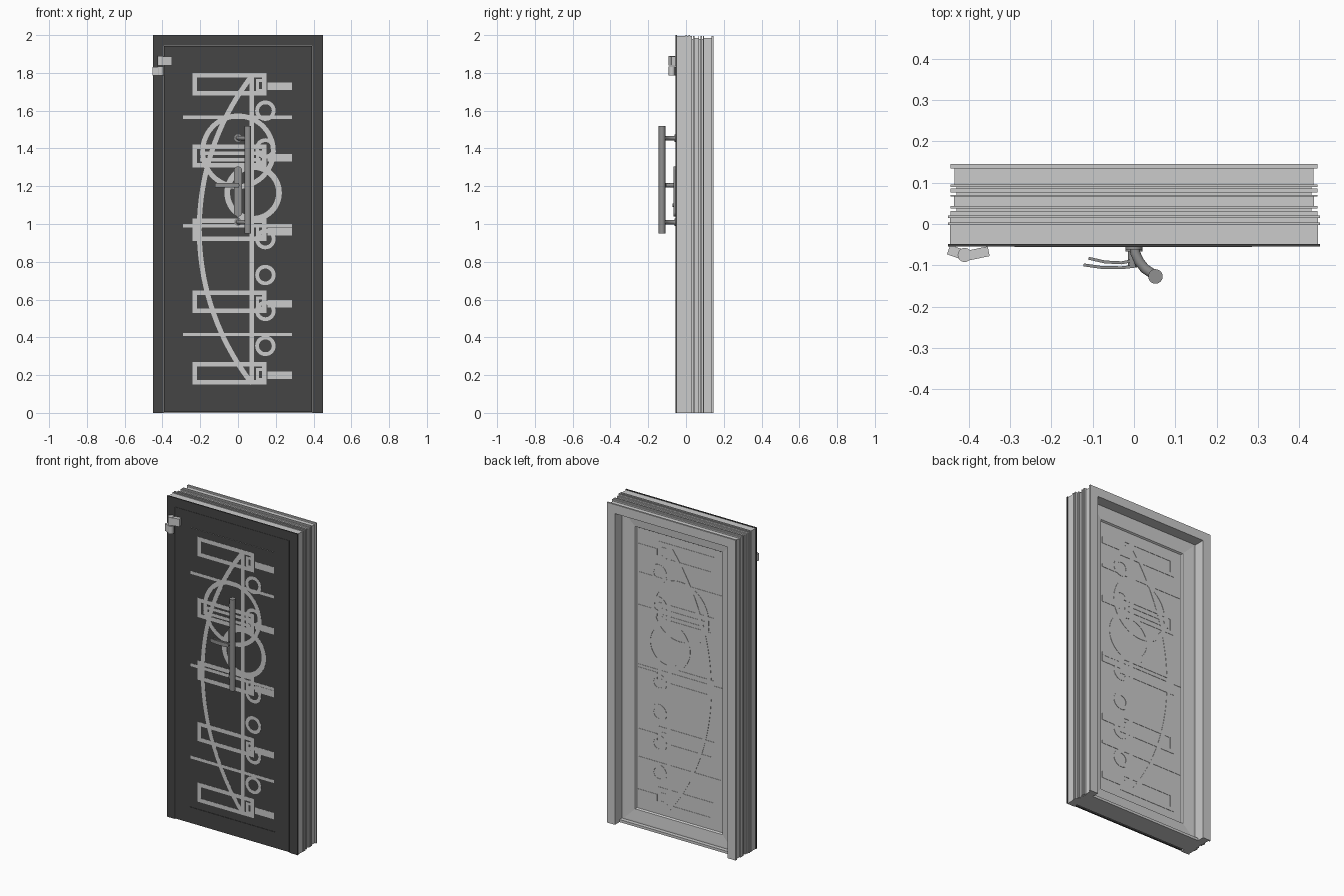
import bpy, bmesh, math
from mathutils import Vector

if "Cube" in bpy.data.objects:
    bpy.data.objects.remove(bpy.data.objects["Cube"])


def material(name, v):
    m = bpy.data.materials.new(name)
    m.diffuse_color = (v, v, v, 1)
    m.use_nodes = True
    m.node_tree.nodes["Principled BSDF"].inputs["Base Color"].default_value = m.diffuse_color
    return m


GREY, DARK = material("light_grey", 0.6), material("dark_front", 0.06)
METAL = material("handle_metal", 0.28)


def finish(name, bm, mats, front_y=None, smooth=False):
    bmesh.ops.recalc_face_normals(bm, faces=bm.faces)
    if front_y is not None:
        for f in bm.faces:
            f.material_index = int(f.calc_center_median().y < front_y)
    me = bpy.data.meshes.new(name)
    bm.to_mesh(me)
    bm.free()
    for m in mats:
        me.materials.append(m)
    ob = bpy.data.objects.new(name, me)
    bpy.context.collection.objects.link(ob)
    if smooth:
        bpy.ops.object.select_all(action='DESELECT')
        ob.select_set(True)
        bpy.context.view_layer.objects.active = ob
        bpy.ops.object.shade_smooth_by_angle(angle=math.radians(40))
    return ob


def sweep(name, profile, x, z0, z1, closed):
    """Mitred sweep of an (inset, y) profile round a rectangle or an inverted U."""
    bm = bmesh.new()
    k = 1 if closed else 0
    corners = [(-1, z0, k), (-1, z1, -1), (1, z1, -1), (1, z0, k)]
    rings = [[bm.verts.new((s * (x - u), y, z + d * u)) for u, y in profile]
             for s, z, d in corners]
    n = len(profile)
    for i in range(4 if closed else 3):
        a, b = rings[i], rings[(i + 1) % 4]
        for j in range(n):
            bm.faces.new((a[j], a[(j + 1) % n], b[(j + 1) % n], b[j]))
    if not closed:
        bm.faces.new(rings[0])
        bm.faces.new(rings[3])
    return finish(name, bm, [GREY, DARK], -0.046)


def ribbon(bm, pts, w, d0, d1, closed=False, flat=False):
    """Strip of width w along a 2D line, extruded in y (or in z when flat)."""
    pts = [Vector(p) for p in pts]
    n, rows = len(pts), []
    for i, p in enumerate(pts):
        a = pts[i - 1] if closed or i else p
        b = pts[(i + 1) % n] if closed or i < n - 1 else p
        t1, t2 = (p - a), (b - p)
        t1 = t1.normalized() if t1.length else t2.normalized()
        t2 = t2.normalized() if t2.length else t1
        nrm = Vector((-(t1 + t2).y, (t1 + t2).x)).normalized()
        h = nrm * (w / 2 / max(0.3, nrm.dot(Vector((-t1.y, t1.x)))))
        row = [(p + h, d0), (p - h, d0), (p - h, d1), (p + h, d1)]
        rows.append([bm.verts.new((q.x, q.y, d) if flat else (q.x, d, q.y)) for q, d in row])
    for i in range(n if closed else n - 1):
        a, b = rows[i], rows[(i + 1) % n]
        for j in range(4):
            bm.faces.new((a[j], a[(j + 1) % 4], b[(j + 1) % 4], b[j]))
    if not closed:
        bm.faces.new(rows[0])
        bm.faces.new(rows[-1])


def box(name, x0, x1, y0, y1, z0, z1, mats, front_y=None, bevel=0):
    bm = bmesh.new()
    bmesh.ops.create_cube(bm, size=1)
    for v in bm.verts:
        v.co = ((x0 + x1) / 2 + v.co.x * (x1 - x0), (y0 + y1) / 2 + v.co.y * (y1 - y0),
                (z0 + z1) / 2 + v.co.z * (z1 - z0))
    if bevel:
        edges = [e for e in bm.edges if abs(e.verts[0].co.y - e.verts[1].co.y) > 1e-5]
        bmesh.ops.bevel(bm, geom=edges, offset=bevel, segments=6, profile=0.5, affect='EDGES')
    return finish(name, bm, mats, front_y)


def tube(name, pts, r, mat, sides=24):
    """Round bar along 3D points."""
    bm = bmesh.new()
    pts = [Vector(p) for p in pts]
    rings = []
    for i, p in enumerate(pts):
        t = (pts[min(i + 1, len(pts) - 1)] - pts[max(i - 1, 0)]).normalized()
        u = t.cross(Vector((1, 0, 0)) if abs(t.z) > 0.9 else Vector((0, 0, 1))).normalized()
        v = t.cross(u)
        rings.append([bm.verts.new(p + r * (math.cos(a) * u + math.sin(a) * v))
                      for a in (2 * math.pi * k / sides for k in range(sides))])
    for a, b in zip(rings, rings[1:]):
        for j in range(sides):
            bm.faces.new((a[j], a[(j + 1) % sides], b[(j + 1) % sides], b[j]))
    bm.faces.new(rings[0])
    bm.faces.new(rings[-1])
    return finish(name, bm, [mat], smooth=True)


# Outer frame: grooved profile on three sides, open at the floor
sweep("door_frame", [
    (0, -.055), (0, -.048), (.004, -.048), (.004, -.002), (0, -.002), (0, .004), (.004, .004),
    (.004, .014), (0, .014), (0, .02), (.006, .02), (.006, .032), (.02, .032), (.02, .038),
    (.006, .038), (.006, .044), (.014, .044), (.014, .066), (.006, .066), (.006, .07),
    (.02, .07), (.02, .076), (.006, .076), (.006, .086), (.02, .086), (.02, .09), (.006, .09),
    (.006, .096), (.015, .096), (.015, .134), (.006, .134), (.006, .145),
    (.062, .145), (.062, .075), (.075, .07), (.075, -.03), (.056, -.03), (.056, -.055)],
    .45, 0, 2, False)

# Door leaf: mitred stiles and rails, sloped on the back
sweep("door_leaf", [
    (0, -.055), (.0985, -.055), (.0985, -.052), (.1015, -.052), (.1015, .06), (.096, .06),
    (.09, .07), (.02, .076), (.004, .076), (.004, -.046), (0, -.046)],
    .391, .004, 1.943, True)

# Infill panel and threshold
box("infill_panel", -.292, .292, -.0545, .06, .104, 1.843, [GREY, DARK], -.05)
box("threshold", -.388, .388, -.03, .1, 0, .016, [GREY])

# Decorative inlay, showing on both panel faces
bm = bmesh.new()
F, B = -.0555, .062


def line(x0, x1, z, w):
    ribbon(bm, [(x0, z), (x1, z)], w, F, B)


def rect(x0, x1, z0, z1, w):
    h = w / 2
    ribbon(bm, [(x0 + h, z0 + h), (x1 - h, z0 + h), (x1 - h, z1 - h), (x0 + h, z1 - h)],
           w, F, B, True)


def ring(x, z, r, w, n=48):
    ribbon(bm, [(x + r * math.cos(2 * math.pi * i / n), z + r * math.sin(2 * math.pi * i / n))
                for i in range(n)], w, F, B, True)


for zc in (1.74, 1.36, .97, .588, .21):
    rect(-.24, .15, zc - .06, zc + .06, .024)
    rect(.095, .15, zc - .04, zc + .028, .015)
    line(.155, .286, zc - .01, .04)
for z in (1.565, .99, .415):
    line(-.29, .286, z, .018)
for z in (1.34, 1.375):
    line(-.2, .12, z, .018)
for z in (1.6, 1.4, .92, .73, .54, .355):
    ring(.145, z, .044, .02, 32)
ring(0, 1.385, .187, .026, 64)
ring(.08, 1.165, .137, .03, 64)
ribbon(bm, [(.072, .165), (.072, 1.79)], .024, F, B)
R, half = 1.33, math.asin(.815 / 1.33)
ribbon(bm, [(-.205 + R - R * math.cos(a), .97 + R * math.sin(a))
            for a in (half * (i / 24 - 1) for i in range(49))], .026, F, B)
finish("panel_inlay", bm, [GREY])

# Pull handle: vertical bar on two bent posts with round roses
tube("pull_bar", [(.052, -.127, .95), (.052, -.127, 1.52)], .0175, METAL, 32)
for i, z in enumerate((1.01, 1.455)):
    tube(f"pull_post_{i}", [(0, -.05, z), (.003, -.07, z), (.012, -.09, z), (.026, -.108, z),
                            (.05, -.124, z)], .012, METAL)
    tube(f"pull_rose_{i}", [(0, -.052, z), (0, -.062, z)], .02, METAL)

# Lever: long back plate, spindle, two curved blades, lock cylinder
box("lever_plate", -.021, .021, -.066, -.05, 1.04, 1.305, [METAL], bevel=.02)
tube("lever_spindle", [(-.004, -.06, 1.205), (-.004, -.105, 1.205)], .011, METAL)
tube("lock_cylinder", [(0, -.06, 1.1), (0, -.072, 1.1)], .009, METAL)
for name, pts in (
        ("lever_blade_back", [(0, -.088), (-.03, -.094), (-.07, -.092), (-.11, -.083)]),
        ("lever_blade_front", [(.004, -.102), (-.03, -.106), (-.08, -.105), (-.122, -.099)])):
    bm = bmesh.new()
    ribbon(bm, pts, .007, 1.194, 1.218, flat=True)
    finish(name, bm, [METAL])

# Hinge: knuckle with one flap to the leaf and one to the frame
tube("hinge_upper_knuckle", [(-.41, -.075, 1.838), (-.41, -.075, 1.89)], .017, GREY)
tube("hinge_lower_knuckle", [(-.41, -.075, 1.785), (-.41, -.075, 1.834)], .017, GREY)
for name, pts, z0, z1 in (
        ("hinge_leaf_flap", [(-.41, -.078), (-.352, -.066)], 1.84, 1.888),
        ("hinge_frame_flap", [(-.41, -.076), (-.449, -.062)], 1.787, 1.832)):
    bm = bmesh.new()
    ribbon(bm, pts, .024, z0, z1, flat=True)
    finish(name, bm, [GREY])
